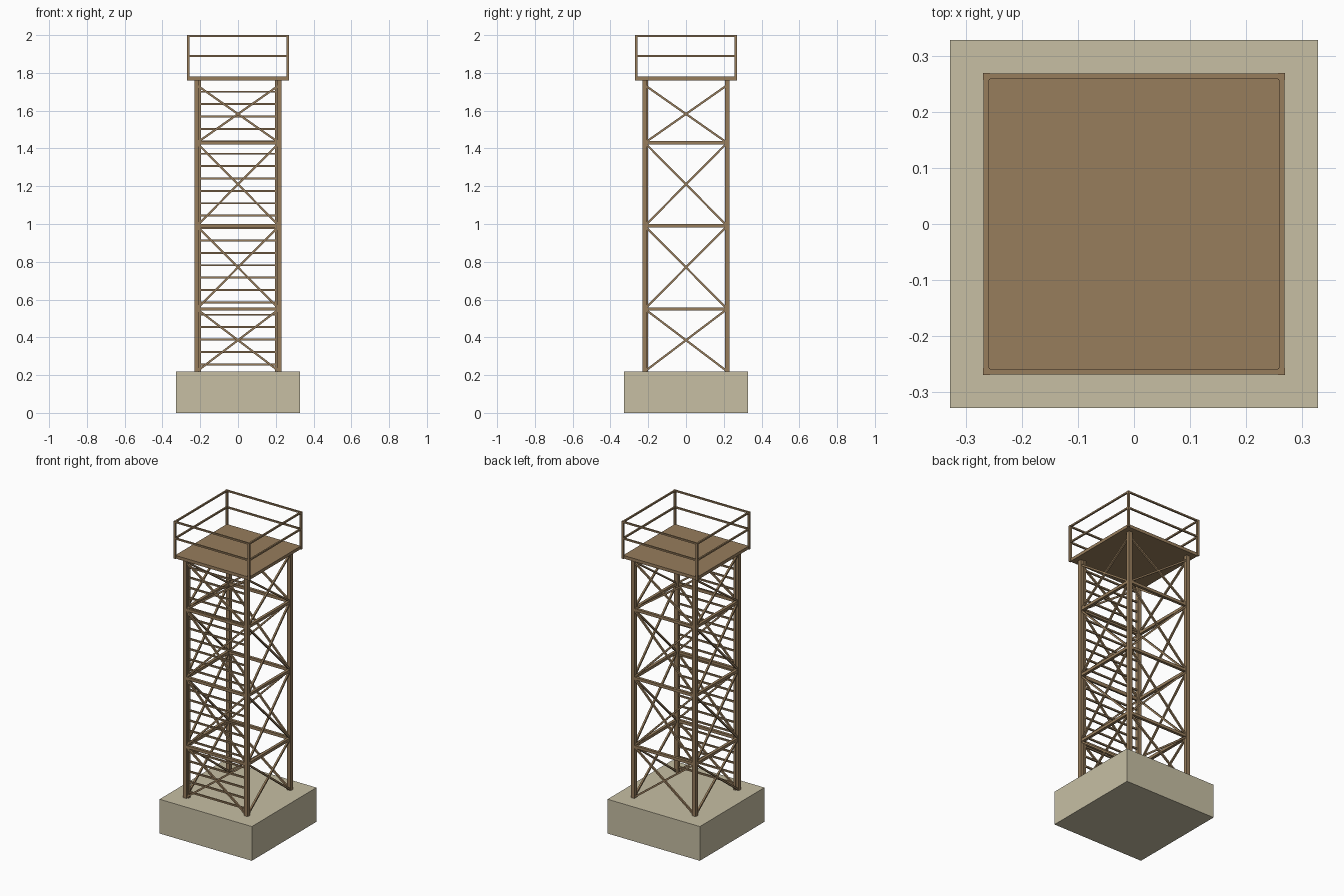
import bpy, bmesh
from mathutils import Vector, Matrix

if "Cube" in bpy.data.objects:
    bpy.data.objects.remove(bpy.data.objects["Cube"])


def material(name, rgb):
    m = bpy.data.materials.new(name)
    m.diffuse_color = (*rgb, 1)
    m.use_nodes = True
    m.node_tree.nodes["Principled BSDF"].inputs["Base Color"].default_value = m.diffuse_color
    return m


WOOD = material("brown_wood", (0.31, 0.205, 0.107))
STONE = material("pale_concrete", (0.57, 0.52, 0.37))


def bars(name, segments, mat):
    """One object made of square bars: (start, end, width, depth)."""
    bm = bmesh.new()
    for a, b, w, d in segments:
        a, b = Vector(a), Vector(b)
        axis = (b - a).normalized()
        # keep cross-sections aligned to the tower faces
        ref = Vector((0, 1, 0)) if abs(axis.y) < 1e-4 else Vector((1, 0, 0))
        side = ref.cross(axis).normalized()
        ref = axis.cross(side)
        rot = Matrix((side, ref, axis)).transposed().to_4x4()
        size = Matrix.Diagonal((w, d, (b - a).length, 1))
        bmesh.ops.create_cube(bm, size=1, matrix=Matrix.Translation((a + b) / 2) @ rot @ size)
    me = bpy.data.meshes.new(name)
    bm.to_mesh(me)
    bm.free()
    me.materials.append(mat)
    ob = bpy.data.objects.new(name, me)
    bpy.context.collection.objects.link(ob)
    return ob


BASE_TOP, DECK_LOW, DECK_TOP = 0.22, 1.76, 1.78
L = 0.218      # leg centre
R = 0.263      # railing centre
corners = [(-1, -1), (1, -1), (1, 1), (-1, 1)]
sides = list(zip(corners, corners[1:] + corners[:1]))
names = ["front", "right", "back", "left"]

# base block and deck
bars("foundation_block", [((0, 0, 0), (0, 0, BASE_TOP), 0.656, 0.656)], STONE)
bars("deck", [((0, 0, DECK_LOW), (0, 0, DECK_TOP), 0.526, 0.526)], WOOD)

# four corner legs
bars("legs", [((x * L, y * L, BASE_TOP), (x * L, y * L, DECK_LOW), 0.025, 0.025)
              for x, y in corners], WOOD)

# horizontal beams and crossed braces on each side
levels = [0.55, 0.99, 1.43]
bays = [(0.22, 0.55), (0.55, 0.99), (0.99, 1.43), (1.43, 1.735)]
for name, (p, q) in zip(names, sides):
    at = lambda c, z, k=L: (c[0] * k, c[1] * k, z)
    bars(name + "_beams", [(at(p, z), at(q, z), 0.018, 0.018) for z in levels], WOOD)
    braces = []
    for lo, hi in bays:
        braces.append((at(p, lo), at(q, hi), 0.011, 0.011))
        braces.append((at(q, lo), at(p, hi), 0.011, 0.011))
    bars(name + "_cross_braces", braces, WOOD)
    # guard rails
    bars(name + "_guard_rails", [(at(p, z, R), at(q, z, R), 0.01, 0.01)
                                 for z in (1.889, 1.995)], WOOD)

# railing posts
bars("railing_posts", [((x * R, y * R, DECK_LOW), (x * R, y * R, 2.0), 0.013, 0.013)
                       for x, y in corners], WOOD)

# ladder inside the front face
bars("ladder_stiles", [((s * 0.204, -0.21, BASE_TOP), (s * 0.204, -0.21, DECK_LOW), 0.015, 0.02)
                       for s in (-1, 1)], WOOD)
bars("ladder_rungs", [((-0.204, -0.21, z), (0.204, -0.21, z), 0.01, 0.01)
                      for z in (0.257 + i * 0.0656 for i in range(23))], WOOD)
